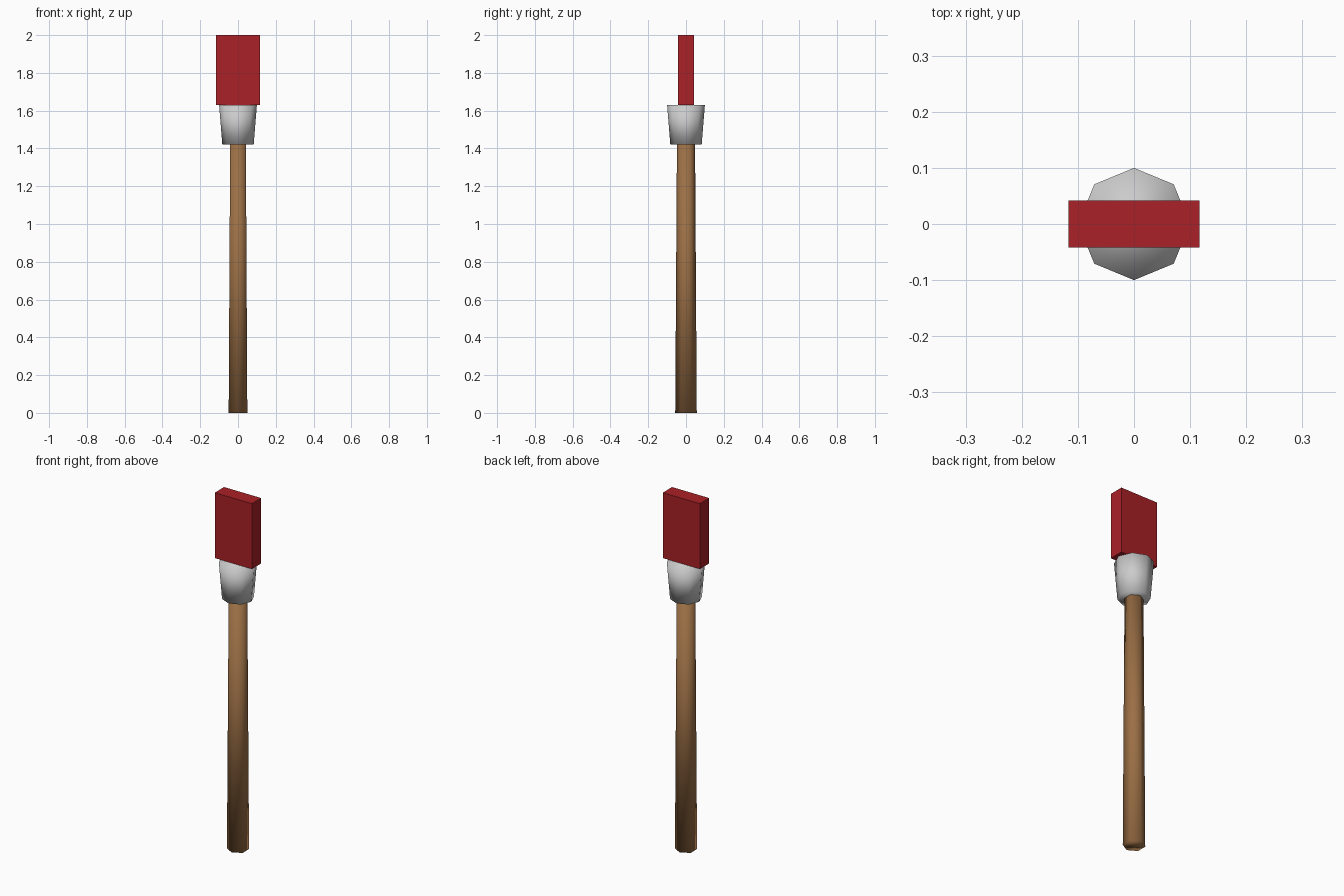
import bpy

if "Cube" in bpy.data.objects:
    bpy.data.objects.remove(bpy.data.objects["Cube"])


def paint(obj, name, color):
    mat = bpy.data.materials.new(name)
    mat.diffuse_color = color
    mat.use_nodes = True
    mat.node_tree.nodes["Principled BSDF"].inputs["Base Color"].default_value = mat.diffuse_color
    obj.data.materials.append(mat)


def tapered(name, sides, r_bottom, r_top, z0, z1):
    # Smooth-shaded low-poly tapered prism with a corner on the y axis
    bpy.ops.mesh.primitive_cone_add(vertices=sides, radius1=r_bottom, radius2=r_top,
                                    depth=z1 - z0, location=(0, 0, (z0 + z1) / 2))
    obj = bpy.context.object
    obj.name = name
    bpy.ops.object.shade_smooth()
    return obj


# Six-sided wooden handle
handle = tapered("handle", 6, 0.057, 0.048, 0.0, 1.425)
paint(handle, "wood", (0.33, 0.16, 0.06, 1))

# Eight-sided grey collar, flaring upward
tapered("collar", 8, 0.083, 0.1, 1.42, 1.63)

# Flat red block on top
bpy.ops.mesh.primitive_cube_add(size=1, location=(0, 0, 1.815))
block = bpy.context.object
block.name = "head_block"
block.scale = (0.233, 0.083, 0.37)
bpy.ops.object.transform_apply(location=False, rotation=False, scale=True)
paint(block, "red", (0.4, 0.015, 0.02, 1))
